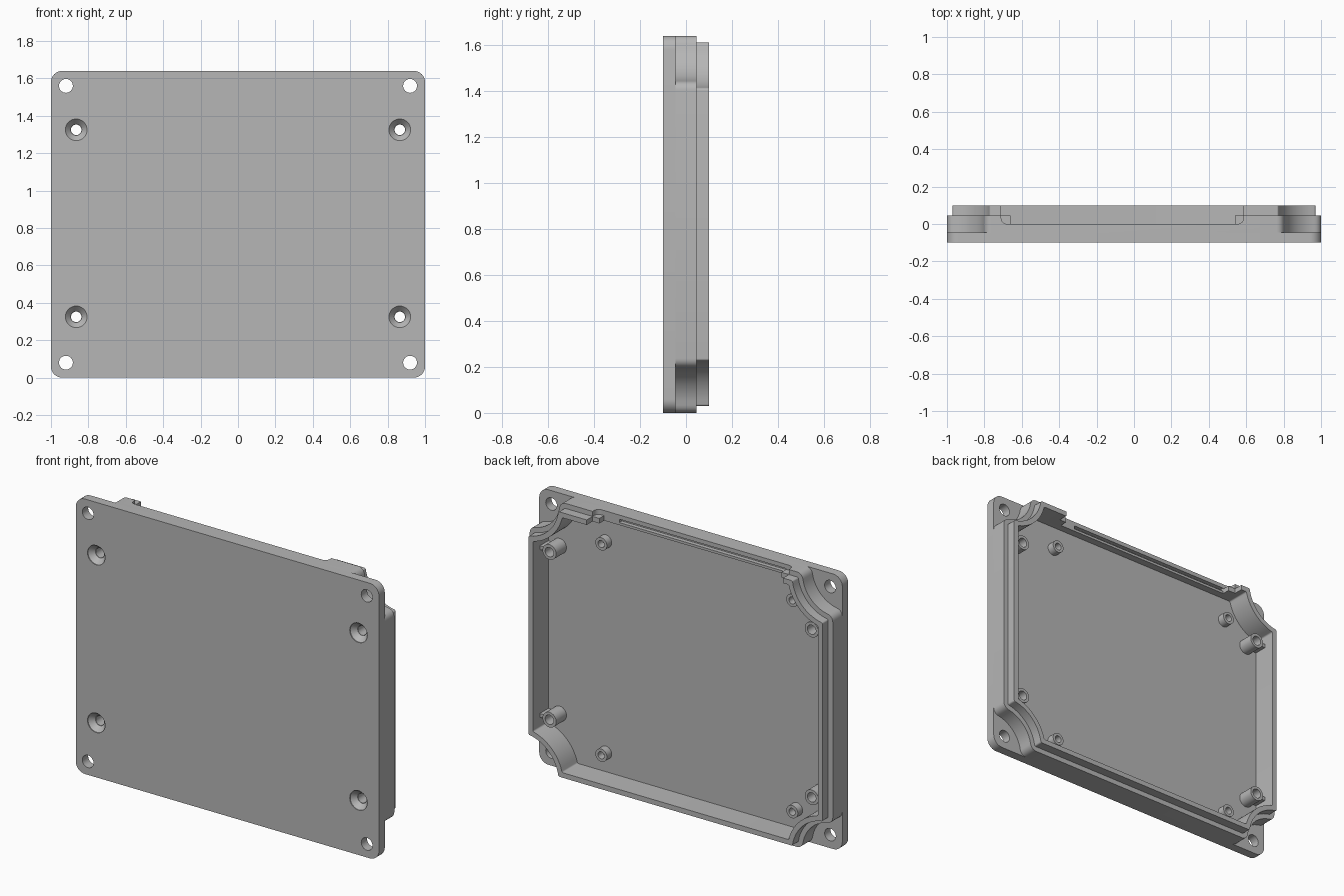
import bpy, bmesh
from math import sin, cos, pi, sqrt, atan2

if "Cube" in bpy.data.objects:
    bpy.data.objects.remove(bpy.data.objects["Cube"], do_unlink=True)

H = 1.64                      # height of the lid
BACK, FLOOR, STEP, RIM = -0.1, -0.045, 0.045, 0.1   # y levels

grey = bpy.data.materials.new("matte_grey")
grey.use_nodes = True
grey.diffuse_color = (0.47, 0.47, 0.47, 1)
grey.node_tree.nodes["Principled BSDF"].inputs["Base Color"].default_value = (0.47, 0.47, 0.47, 1)


def loft(name, rings, closed=False):
    """Join rings of (x, z) points at given y; closed makes a hollow ring, else caps."""
    bm = bmesh.new()
    loops = [[bm.verts.new((x, y, z)) for x, z in pts] for pts, y in rings]
    n = len(loops[0])
    pairs = list(zip(loops, loops[1:]))
    if closed:
        pairs.append((loops[-1], loops[0]))
    else:
        bm.faces.new(loops[0])
        bm.faces.new(loops[-1])
    for a, b in pairs:
        for i in range(n):
            j = (i + 1) % n
            bm.faces.new((a[i], a[j], b[j], b[i]))
    bmesh.ops.recalc_face_normals(bm, faces=bm.faces)
    mesh = bpy.data.meshes.new(name)
    bm.to_mesh(mesh)
    bm.free()
    mesh.materials.append(grey)
    obj = bpy.data.objects.new(name, mesh)
    bpy.context.collection.objects.link(obj)
    return obj


def circle(x, z, r, n=32):
    return [(x + r * cos(2 * pi * i / n), z + r * sin(2 * pi * i / n)) for i in range(n)]


def rect(x0, x1, z0, z1):
    return [(x0, z0), (x1, z0), (x1, z1), (x0, z1)]


def box(name, x0, x1, y0, y1, z0, z1):
    return loft(name, [(rect(x0, x1, z0, z1), y0), (rect(x0, x1, z0, z1), y1)])


def arc(cx, cy, r, a0, a1, n):
    return [(cx + r * cos(a0 + (a1 - a0) * i / n), cy + r * sin(a0 + (a1 - a0) * i / n))
            for i in range(n + 1)]


def around(corner):
    """Repeat a corner path, given as distances from the corner, on all four corners."""
    pts = []
    for sx, top, flip in ((1, 0, 1), (1, 1, 0), (-1, 1, 1), (-1, 0, 0)):
        for u, v in (corner[::-1] if flip else corner):
            pts.append((sx * (1 - u), H - v if top else v))
    return pts


def scooped(d):
    """Wall outline inset by d, with a concave scoop at each corner."""
    r, f = 0.2 + d, max(0.04 - d, 0.01)
    c = d + f
    v = sqrt((r + f) ** 2 - c * c)
    fillet = arc(c, v, f, pi, 2 * pi + atan2(-v, -c), 5)
    scoop = arc(0, 0, r, atan2(v, c), atan2(c, v), 14)[1:-1]
    return around(fillet + scoop + [(b, a) for a, b in reversed(fillet)])[:]


def cut(obj, cutters):
    for c in cutters:
        c.hide_render = True
        mod = obj.modifiers.new("cut", 'BOOLEAN')
        mod.operation, mod.solver, mod.object = 'DIFFERENCE', 'EXACT', c
        bpy.context.view_layer.objects.active = obj
        bpy.ops.object.modifier_apply(modifier=mod.name)
        bpy.data.objects.remove(c, do_unlink=True)


# Base plate with rounded corners
outline = around(arc(0.06, 0.06, 0.06, pi, 1.5 * pi, 8))
plate = loft("base_plate", [(outline, BACK), (outline, FLOOR)])

# Scooped wall with a stepped lip
wall = loft("stepped_wall", [(scooped(d), y) for d, y in (
    (0, FLOOR), (0, STEP), (0.03, STEP), (0.03, RIM), (0.06, RIM), (0.06, FLOOR))], closed=True)

# Opening in the top wall: rounded outer recess, lip gap, main gap, groove
recess = [(rect(-0.71 + e, 0.585 - e, 1.61, 1.7), y) for e, y in
          [(0.03 - 0.03 * sin(a), 0.03 - 0.03 * cos(a)) for a in [pi / 8 * i for i in range(5)]] + [(0, 0.2)]]
cut(wall, [loft("recess_cutter", recess),
           box("lip_cutter", -0.71, 0.585, STEP, 0.2, 1.5, 1.7),
           box("gap_cutter", -0.66, 0.54, 0, 0.2, 1.5, 1.7),
           box("groove_cutter", -0.66, 0.44, -0.025, 0.1, 1.595, 1.615)])

# Corner holes and countersunk screw holes
holes = []
for sx in (-1, 1):
    for z in (0.08, H - 0.08):
        holes.append(loft("hole_cutter", [(circle(sx * 0.92, z, 0.037), y) for y in (-0.2, 0.2)]))
    for z in (0.325, 1.325):
        holes.append(loft("sink_cutter", [(circle(sx * 0.865, z, r), y) for r, y in (
            (0.058, -0.15), (0.058, BACK + 0.005), (0.03, -0.065), (0.028, -0.065), (0.028, 0.1))]))
cut(plate, holes)


def boss(name, x, z, r, bore, top):
    c0, c1 = circle(x, z, r), circle(x, z, bore)
    return loft(name, [(c0, FLOOR), (c0, top), (c1, top), (c1, FLOOR)], closed=True)


# Tall screw bosses with ribs, and short mounting bosses
parts = [plate, wall]
for side, sx, short_x in (("left", 1, 0.56), ("right", -1, -0.70)):
    for level, z, short_z in (("lower", 0.325, 0.175), ("upper", 1.325, 1.435)):
        tag = level + "_" + side
        parts.append(boss("screw_boss_" + tag, sx * 0.865, z, 0.045, 0.028, 0.052))
        parts.append(boss("mount_boss_" + tag, short_x, short_z, 0.038, 0.021, 0.0))
        x0, x1 = sorted((sx * 0.905, sx * 0.945))
        box("boss_rib_" + tag, x0, x1, FLOOR, 0.035, z - 0.011, z + 0.011)

# Smooth the curved parts, keep edges sharp
bpy.ops.object.select_all(action='DESELECT')
for p in parts:
    p.select_set(True)
bpy.context.view_layer.objects.active = plate
bpy.ops.object.shade_smooth_by_angle(angle=pi / 6)
